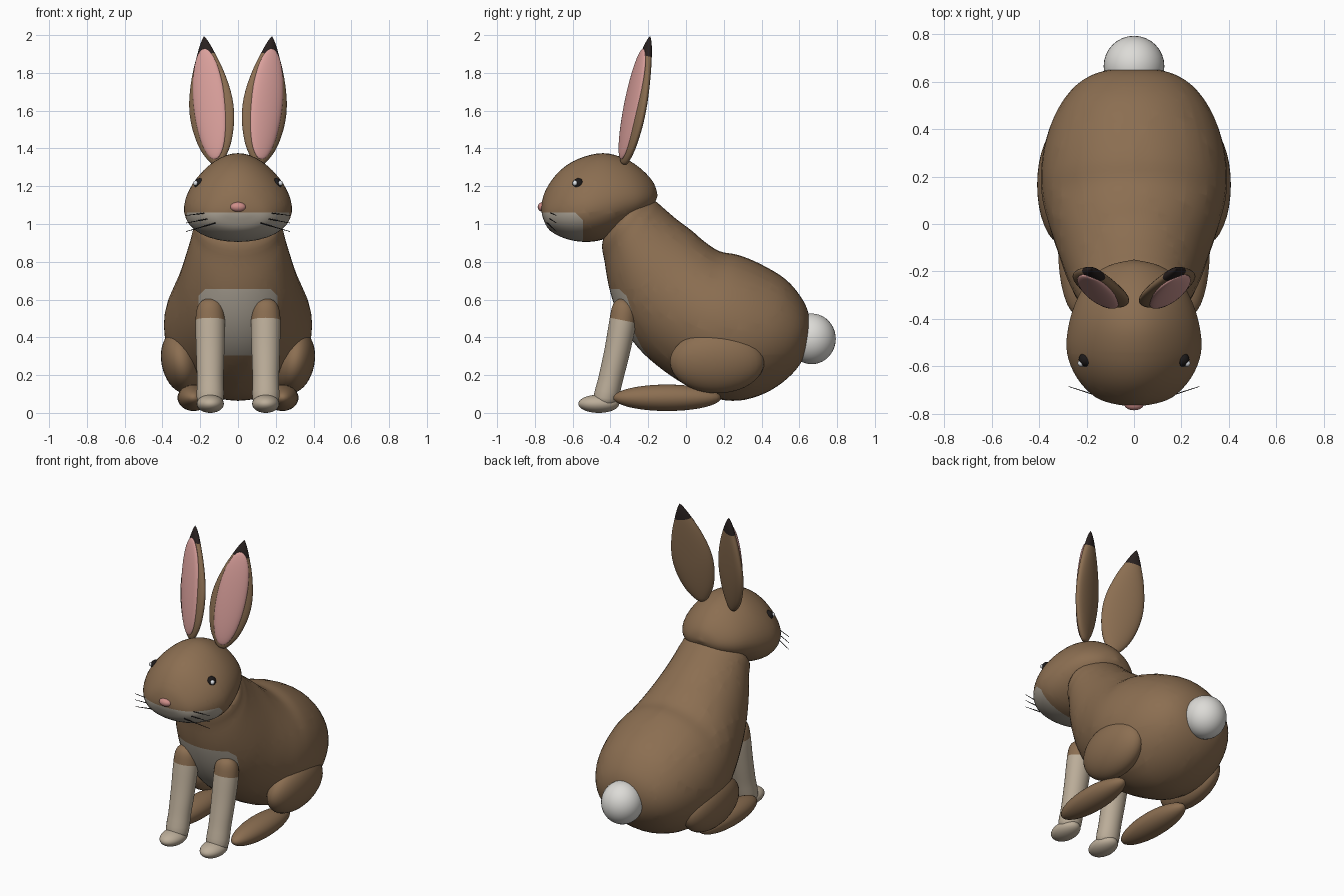
import bpy, bmesh, math
from mathutils import Vector, Matrix

if "Cube" in bpy.data.objects:
    bpy.data.objects.remove(bpy.data.objects["Cube"])

def material(name, rgb):
    m = bpy.data.materials.new(name)
    m.diffuse_color = (*rgb, 1)
    m.use_nodes = True
    m.node_tree.nodes["Principled BSDF"].inputs["Base Color"].default_value = m.diffuse_color
    return m

BROWN = material("brown fur", (0.26, 0.157, 0.083))
CREAM = material("cream leg fur", (0.50, 0.42, 0.32))
PALE = material("pale belly fur", (0.42, 0.375, 0.31))
WHITE = material("white tail fur", (0.72, 0.71, 0.68))
PINK = material("ear pink", (0.70, 0.35, 0.33))
ROSE = material("nose rose", (0.62, 0.27, 0.25))
DARK = material("dark ear tip", (0.022, 0.015, 0.014))
BLACK = material("eye black", (0.012, 0.01, 0.01))
GLINT = material("eye glint", (0.75, 0.78, 0.82))

def finish(name, bm, mats):
    bmesh.ops.recalc_face_normals(bm, faces=bm.faces)
    me = bpy.data.meshes.new(name)
    bm.to_mesh(me)
    bm.free()
    for m in mats:
        me.materials.append(m)
    ob = bpy.data.objects.new(name, me)
    bpy.context.collection.objects.link(ob)
    bpy.ops.object.select_all(action='DESELECT')
    ob.select_set(True)
    bpy.context.view_layer.objects.active = ob
    bpy.ops.object.shade_smooth_by_angle(angle=math.radians(50))
    return ob

def loft(sections, egg=0.0, segs=40, steps=4):
    """Skin oval rings; a section is (y, z) of one edge, (y, z) of the other, half width."""
    s = [Vector(v) for v in sections]
    s = [s[0]] + s + [s[-1]]
    path = []
    for i in range(1, len(s) - 2):
        a, b, c, d = s[i - 1:i + 3]
        for j in range(steps):
            t = j / steps
            path.append(0.5 * (2 * b + (c - a) * t + (2 * a - 5 * b + 4 * c - d) * t * t
                               + (3 * b - a - 3 * c + d) * t ** 3))
    path.append(s[-1])
    bm = bmesh.new()
    rings = []
    for y1, z1, y2, z2, w in path:
        top, low = Vector((0, y1, z1)), Vector((0, y2, z2))
        ring = []
        for k in range(segs):
            a = 2 * math.pi * k / segs
            p = (top + low) / 2 + (top - low) / 2 * math.sin(a)
            p.x = w * math.cos(a) * (1 - egg * math.sin(a))
            ring.append(bm.verts.new(p))
        rings.append(ring)
    for r, q in zip(rings, rings[1:]):
        for k in range(segs):
            n = (k + 1) % segs
            bm.faces.new((r[k], r[n], q[n], q[k]))
    bmesh.ops.remove_doubles(bm, verts=bm.verts, dist=0.0005)
    return bm

def paint(bm, planes, index):
    """Cut along planes (point, outward normal) and colour the faces behind all of them."""
    planes = [(Vector(p), Vector(n).normalized()) for p, n in planes]
    for p, n in planes:
        bmesh.ops.bisect_plane(bm, geom=bm.verts[:] + bm.edges[:] + bm.faces[:],
                               dist=1e-5, plane_co=p, plane_no=n)
    for f in bm.faces:
        c = f.calc_center_median()
        if all((c - p).dot(n) < 0 for p, n in planes):
            f.material_index = index

def ball(name, loc, radii, mat, rot=Matrix(), u=32, v=20):
    bm = bmesh.new()
    bmesh.ops.create_uvsphere(bm, u_segments=u, v_segments=v, radius=1)
    bm.transform(Matrix.Translation(loc) @ rot @ Matrix.Diagonal((*radii, 1)))
    return finish(name, bm, [mat])

# Body from rump to neck, with pale chest patch
bm = loft([
    (0.65, 0.40, 0.65, 0.40, 0.0), (0.655, 0.50, 0.62, 0.29, 0.14),
    (0.62, 0.60, 0.54, 0.19, 0.245), (0.53, 0.71, 0.42, 0.11, 0.325),
    (0.40, 0.79, 0.28, 0.07, 0.375), (0.28, 0.84, 0.14, 0.085, 0.392),
    (0.18, 0.86, 0.02, 0.14, 0.385), (0.10, 0.91, -0.12, 0.23, 0.355),
    (0.03, 0.97, -0.25, 0.345, 0.32), (-0.05, 1.03, -0.34, 0.48, 0.29),
    (-0.12, 1.09, -0.40, 0.64, 0.26), (-0.17, 1.13, -0.43, 0.80, 0.235),
    (-0.24, 1.15, -0.44, 0.92, 0.20), (-0.35, 1.05, -0.35, 1.05, 0.0)])
chest = [((0, 0, 0.66), (0, 0, 1)), ((0, 0, 0.31), (0, 0, -1)), ((0, -0.2, 0), (0, 1, 0))]
for s in (1, -1):
    chest += [((s * 0.21, 0, 0), (s, 0, 0)),
              ((s * 0.21, 0, 0.625), (s, 0, 1)),
              ((s * 0.21, 0, 0.55), (s * 0.24, 0, -0.13))]
paint(bm, chest, 1)
finish("body", bm, [BROWN, PALE])

# Head with pale chin
bm = loft([
    (-0.765, 1.07, -0.765, 1.07, 0.0), (-0.765, 1.11, -0.755, 1.03, 0.075),
    (-0.74, 1.19, -0.72, 0.97, 0.16), (-0.67, 1.285, -0.63, 0.925, 0.235),
    (-0.57, 1.35, -0.52, 0.91, 0.275), (-0.44, 1.38, -0.42, 0.93, 0.268),
    (-0.32, 1.35, -0.32, 0.985, 0.235), (-0.23, 1.29, -0.24, 1.035, 0.185),
    (-0.17, 1.22, -0.18, 1.09, 0.105), (-0.15, 1.155, -0.15, 1.155, 0.0)], egg=0.26)
paint(bm, [((0, 0, 1.065), (0, 0, 1)), ((0, -0.545, 0), (0, 1, 0)),
           ((0, -0.57, 1.05), (0, 1, 1))], 1)
head = finish("head", bm, [BROWN, PALE])

# Nose and tail
ball("nose", (0, -0.758, 1.095), (0.042, 0.027, 0.026), ROSE)
ball("tail", (0, 0.665, 0.397), (0.128, 0.128, 0.134), WHITE)

for s, side in ((1, "right"), (-1, "left")):
    # Eye set onto the head surface, with a glint
    hit, eye, normal, _ = head.ray_cast(Vector((s, -0.575, 1.225)), Vector((-s, 0, 0)))
    ball(side + "_eye", eye - normal * 0.012, (0.03, 0.03, 0.03), BLACK, u=20, v=12)
    ball(side + "_eye_glint", eye + Vector((s * 0.012, -0.012, -0.004)),
         (0.014, 0.014, 0.014), GLINT, u=12, v=8)

    # Whiskers
    for i, (z0, z1) in enumerate(((1.07, 1.05), (1.04, 1.01), (1.01, 0.965))):
        a, b = Vector((s * 0.12, -0.735, z0)), Vector((s * 0.275, -0.685, z1))
        bm = bmesh.new()
        bmesh.ops.create_cone(bm, cap_ends=True, segments=6, radius1=0.0035,
                              radius2=0.0015, depth=(b - a).length)
        bm.transform(Matrix.Translation((a + b) / 2)
                     @ (b - a).to_track_quat('Z', 'Y').to_matrix().to_4x4())
        finish(f"{side}_whisker_{i + 1}", bm, [BLACK])

    # Ear leaning back and outward, dark tip, pink inner leaf
    base, tip = Vector((s * 0.11, -0.33, 1.32)), Vector((s * 0.18, -0.19, 2.0))
    up = (tip - base).normalized()
    across = Vector((s * math.cos(0.4), math.sin(0.4), 0))
    across = (across - up * across.dot(up)).normalized() * s
    back = up.cross(across)
    frame = Matrix.Translation(base) @ Matrix((across, back, up)).transposed().to_4x4()
    size = (tip - base).length
    outline = [(0, 0, 0), (0.02, 0.035, 0.018), (0.14, 0.088, 0.03), (0.32, 0.121, 0.036),
               (0.5, 0.123, 0.036), (0.7, 0.092, 0.032), (0.87, 0.047, 0.024),
               (0.96, 0.018, 0.012), (1, 0, 0)]
    bm = loft([(d, t * size, -d, t * size, w) for t, w, d in outline])
    bm.transform(frame)
    paint(bm, [((0, -0.2, 1.915), -up)], 1)
    finish(side + "_ear", bm, [BROWN, DARK])
    ball(side + "_inner_ear", frame @ Vector((0, -0.022, 0.325)),
         (0.09, 0.026, 0.30), PINK, frame.to_3x3().to_4x4())

    # Front leg with brown shoulder, and paw
    bm = loft([
        (-0.33, 0.612, -0.33, 0.612, 0.0), (-0.365, 0.603, -0.30, 0.597, 0.042),
        (-0.39, 0.57, -0.265, 0.555, 0.069), (-0.405, 0.50, -0.265, 0.475, 0.078),
        (-0.43, 0.35, -0.295, 0.33, 0.075), (-0.462, 0.20, -0.333, 0.18, 0.070),
        (-0.49, 0.07, -0.37, 0.05, 0.066), (-0.43, 0.05, -0.43, 0.05, 0.0)])
    bm.transform(Matrix.Translation((s * 0.147, 0, 0)))
    paint(bm, [((0, -0.335, 0.495), (0, 0.2, 1))], 1)
    finish(side + "_front_leg", bm, [BROWN, CREAM])
    ball(side + "_front_paw", (s * 0.147, -0.462, 0.053), (0.072, 0.108, 0.048), CREAM)

    # Haunch and hind foot
    ball(side + "_haunch", (s * 0.30, 0.165, 0.275), (0.105, 0.25, 0.168), BROWN,
         Matrix.Rotation(s * 0.2, 4, 'Y'))
    ball(side + "_hind_foot", (s * 0.235, -0.10, 0.085), (0.085, 0.285, 0.07), BROWN)

# Rest the feet on the ground
for ob in bpy.context.collection.objects:
    ob.location.z -= 0.005
